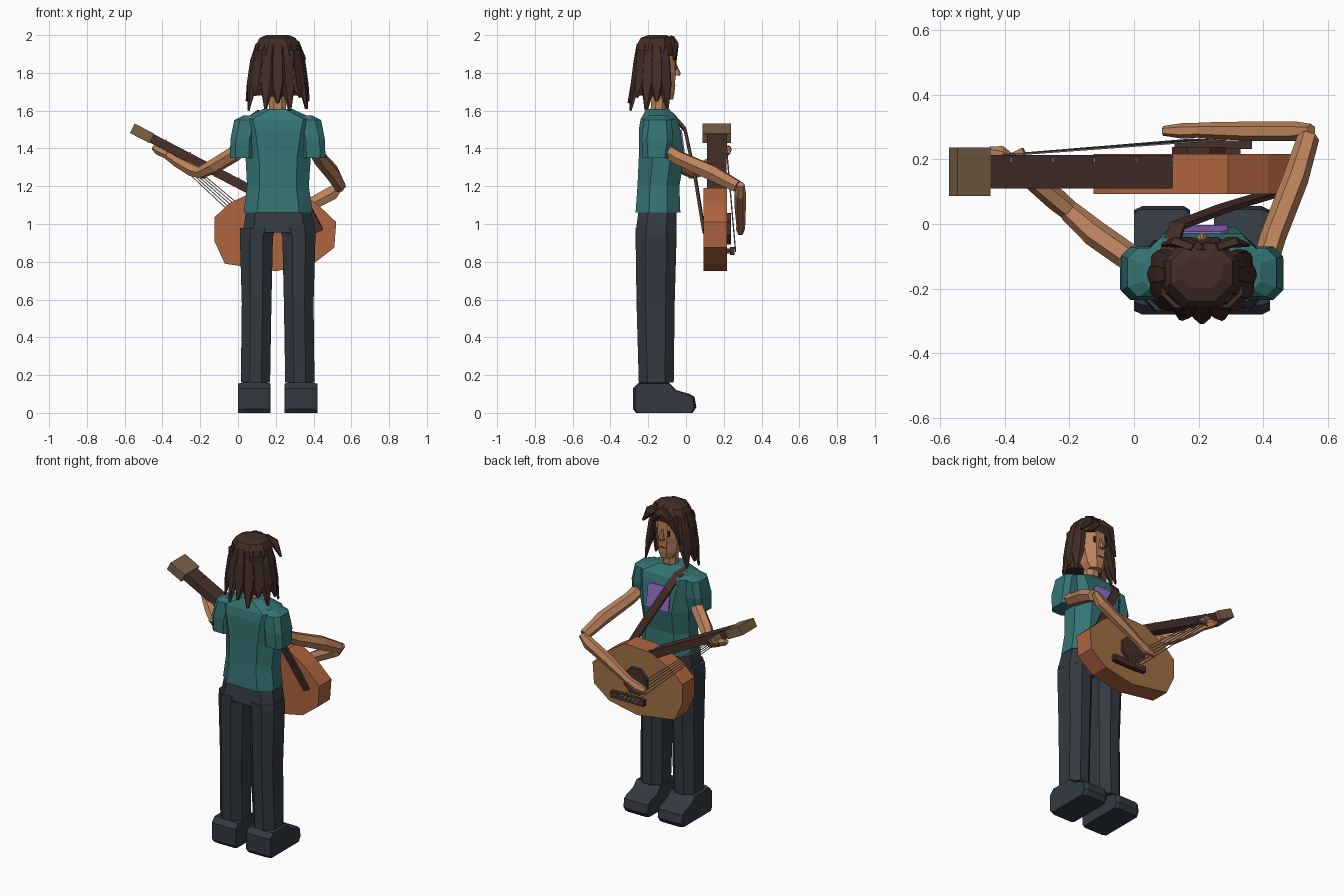
import bpy, bmesh, math
from mathutils import Vector as V

CX, CY = 0.21, -0.155      # body axis


def material(name, rgb):
    m = bpy.data.materials.new(name)
    m.diffuse_color = (*rgb, 1)
    return m


TEAL = material("teal cloth", (0.035, 0.175, 0.172))
PURPLE = material("purple print", (0.29, 0.15, 0.56))
SKIN = material("skin", (0.50, 0.225, 0.105))
DENIM = material("dark denim", (0.032, 0.042, 0.053))
HAIR = material("dark brown hair", (0.055, 0.026, 0.02))
SIDES = material("orange wood", (0.43, 0.13, 0.05))
FACE = material("tan wood", (0.36, 0.165, 0.06))
DARK = material("dark wood", (0.065, 0.03, 0.023))
PALE = material("olive brown wood", (0.20, 0.12, 0.065))
WIRE = material("string grey", (0.33, 0.29, 0.22))


def loft(name, rings, mats):
    """Skin a list of equal-length point rings and cap both ends."""
    bm = bmesh.new()
    rows = [[bm.verts.new(p) for p in r] for r in rings]
    n = len(rows[0])
    for a, b in zip(rows, rows[1:]):
        for i in range(n):
            bm.faces.new((a[i], a[(i + 1) % n], b[(i + 1) % n], b[i]))
    bm.faces.new(rows[0][::-1])
    bm.faces.new(rows[-1])
    bmesh.ops.recalc_face_normals(bm, faces=bm.faces)
    me = bpy.data.meshes.new(name)
    bm.to_mesh(me)
    bm.free()
    for m in mats if isinstance(mats, list) else [mats]:
        me.materials.append(m)
    ob = bpy.data.objects.new(name, me)
    bpy.context.collection.objects.link(ob)
    return ob


def ring(z, x0, x1, y0, y1, c=0.3):
    """Horizontal rectangle with cut corners."""
    k = c * min(x1 - x0, y1 - y0)
    return [(x0 + k, y0, z), (x1 - k, y0, z), (x1, y0 + k, z), (x1, y1 - k, z),
            (x1 - k, y1, z), (x0 + k, y1, z), (x0, y1 - k, z), (x0, y0 + k, z)]


def tube(name, path, sizes, mat, n=6, ref=(0, 0, 1)):
    """Sweep along path; sizes are half extents (along ref, across ref)."""
    pts, ref, rings = [V(p) for p in path], V(ref), []
    for i, p in enumerate(pts):
        t = (pts[min(i + 1, len(pts) - 1)] - pts[max(i - 1, 0)]).normalized()
        s = (ref - t * ref.dot(t)).normalized()
        w = t.cross(s)
        a, b = sizes[i]
        k = math.sqrt(2) if n == 4 else 1
        rings.append([p + s * a * k * math.cos(q) + w * b * k * math.sin(q)
                      for q in [math.tau * (j + 0.5) / n for j in range(n)]])
    return loft(name, rings, mat)


def bar(name, p, q, a, b, mat, ref=(0, 1, 0)):
    return tube(name, [p, q], [(a, b)] * 2, mat, 4, ref)


def slab(name, outline, y0, y1, mats):
    """Extrude an x-z outline along y."""
    return loft(name, [[(x, y, z) for x, z in outline] for y in (y0, y1)], mats)


def flip(x, left):
    return 2 * CX - x if left else x


# Shoes, trouser legs and sleeves, mirrored about the body axis
for left in (False, True):
    tag = "left_" if left else "right_"
    mx = lambda rs: [[(flip(x, left), y, z) for x, y, z in r] for r in rs]
    sole = [(-.265, 0), (.035, 0), (.055, .03), (.045, .085), (.02, .10),
            (-.05, .12), (-.09, .16), (-.25, .16), (-.28, .13), (-.28, .02)]
    shoe = []
    for x, s in ((.247, .93), (.265, 1), (.395, 1), (.42, .93)):
        shoe.append([(x, -.11 + (y + .11) * s, z * (.97 if s < 1 else 1)) for y, z in sole])
    loft(tag + "shoe", mx(shoe), DENIM)
    leg = [ring(.16, .25, .405, -.25, -.065), ring(.58, .243, .40, -.262, -.06),
           ring(.93, .235, .41, -.267, -.05), ring(.98, .22, .408, -.267, -.05)]
    loft(tag + "trouser_leg", mx(leg), DENIM)
    sleeve = [ring(1.35, .335, .463, -.23, -.085, .22), ring(1.45, .33, .46, -.235, -.07, .22),
              ring(1.55, .30, .44, -.225, -.075, .22), ring(1.575, .28, .39, -.20, -.10, .22)]
    loft(tag + "sleeve", mx(sleeve), TEAL)

loft("trouser_hips", [ring(.955, .025, .41, -.267, -.05, .25), ring(1.08, .045, .385, -.25, -.05, .25)], DENIM)
loft("shirt", [ring(1.06, .03, .395, -.267, -.03), ring(1.2, .048, .375, -.257, -.035),
               ring(1.35, .04, .385, -.25, -.01), ring(1.5, .025, .40, -.25, -.03),
               ring(1.555, .02, .405, -.24, -.045), ring(1.61, .135, .285, -.21, -.09)], TEAL)

# Chest print lying on the sloped shirt front
loft("chest_print", [[(x, y + d, z) for x, y, z in
                      ((.13, -.01, 1.35), (.29, -.01, 1.35), (.29, -.027, 1.48),
                       (.27, -.03, 1.5), (.13, -.03, 1.5))] for d in (-.002, .007)], PURPLE)

# Arms with bent elbows and tapered hands
tube("right_arm", [(.40, -.14, 1.41), (.43, -.04, 1.35), (.50, .14, 1.27), (.54, .27, 1.20)],
     [(.04, .04), (.04, .04), (.045, .04), (.035, .034)], SKIN)
tube("right_forearm", [(.548, .29, 1.21), (.50, .287, 1.165), (.36, .287, 1.09), (.20, .29, .995)],
     [(.02, .02), (.042, .03), (.038, .03), (.026, .024)], SKIN)
tube("right_hand", [(.21, .29, 1.0), (.15, .288, .972), (.09, .288, .96)],
     [(.026, .022), (.035, .024), (.02, .015)], SKIN)
tube("left_arm", [(.02, -.14, 1.42), (-.02, -.10, 1.37), (-.12, -.03, 1.31), (-.20, .04, 1.27)],
     [(.04, .045), (.042, .042), (.04, .042), (.032, .034)], SKIN)
tube("left_forearm", [(-.18, .025, 1.265), (-.24, .075, 1.285), (-.32, .14, 1.33), (-.38, .19, 1.37)],
     [(.03, .03), (.036, .035), (.03, .03), (.023, .023)], SKIN)
tube("left_hand", [(-.37, .18, 1.365), (-.42, .215, 1.39), (-.45, .225, 1.405)],
     [(.024, .026), (.026, .03), (.012, .015)], SKIN)
bar("left_thumb", (-.39, .2, 1.37), (-.34, .225, 1.385), .011, .011, SKIN)

# Head, neck and facial features
loft("neck", [ring(1.57, .165, .255, -.19, -.10), ring(1.71, .165, .255, -.18, -.10)], SKIN)
loft("head", [ring(1.66, .165, .255, -.17, -.068), ring(1.70, .145, .275, -.20, -.06),
              ring(1.80, .125, .295, -.23, -.055), ring(1.93, .13, .29, -.23, -.06)], SKIN)
loft("nose", [ring(1.785, .193, .227, -.07, -.032), ring(1.80, .195, .225, -.07, -.028),
              ring(1.85, .203, .217, -.07, -.052)], SKIN)
for x in (.165, .255):
    slab("eye", [(x - .009, 1.815), (x + .009, 1.815), (x + .009, 1.85), (x - .009, 1.85)], -.058, -.051, HAIR)
slab("mouth", [(.19, 1.73), (.23, 1.73), (.23, 1.736), (.19, 1.736)], -.062, -.055, DARK)

# Hair: cap, back shell, hanging locks and swept fringe
loft("hair_cap", [ring(1.89, .085, .335, -.265, -.06), ring(1.95, .095, .325, -.26, -.048),
                  ring(1.985, .115, .305, -.24, -.06), ring(2.0, .15, .27, -.20, -.105)], HAIR)
loft("hair_back", [ring(1.68, .10, .32, -.27, -.17), ring(1.92, .085, .335, -.26, -.12)], HAIR)
tips = [1.62, 1.65, 1.60, 1.68, 1.61, 1.64, 1.60, 1.67, 1.61, 1.65, 1.61]
for i, tip in enumerate(tips):
    q = math.radians(-205 + 23 * i)
    c, s = math.cos(q), math.sin(q)
    spot = lambda rx, ry, z: (CX + c * rx, -.16 + s * ry, z)
    wide = .043
    tube("hair_lock", [spot(.10, .085, 1.95), spot(.128, .10, 1.86), spot(.145, .115, 1.74),
                       spot(.165, .145, tip)],
         [(.02, .03), (.022, wide), (.022, wide), (.006, .009)], HAIR, 5, (c, s, 0))
for x0, x1, z1 in ((.22, .11, 1.83), (.19, .09, 1.78), (.20, .29, 1.88), (.25, .355, 1.87)):
    tube("fringe", [(x0, -.075, 1.975), ((x0 + x1) / 2, -.055, 1.945), (x1, -.065, z1)],
         [(.016, .03), (.018, .032), (.006, .008)], HAIR, 5, (0, 1, 0))

# Guitar body: orange shell with a tan front face
outline = [(-.045, 1.11), (.10, 1.18), (.29, 1.19), (.415, 1.11), (.52, 1.01), (.51, .875),
           (.40, .79), (.20, .75), (-.07, .79), (-.125, .91), (-.125, 1.035)]
body = slab("guitar_body", outline, .093, .217, [SIDES, FACE])
for f in body.data.polygons:
    f.material_index = int(f.normal.y > .9)
slab("sound_hole", [(.20 + .09 * math.cos(math.tau * (k + .5) / 8), .975 + .09 * math.sin(math.tau * (k + .5) / 8))
                    for k in range(8)], .21, .238, DARK)
bar("bridge", (.125, .245, .857), (.365, .245, .857), .013, .02, DARK)
bar("bridge_foot", (.16, .225, .857), (.33, .225, .857), .015, .012, DARK)

# Neck, headstock and frets along one slanted line
nut, along = V((-.46, .162, 1.455)), V((.887, 0, -.462))
across = V((.462, 0, .887))
bar("guitar_neck", nut, nut + along * .68, .052, .025, DARK)
bar("headstock", nut - along * .112, nut + along * .004, .075, .028, PALE)
for d in (.075, .22, .365, .51, .64):
    p = nut + along * d + across * .027 + V((0, .036, 0))
    bar("fret", p - along * .003, p + along * .003, .008, .004, WIRE)

# Strings fanning out to the bridge
for k in range(5):
    e = k - 2
    bar("string", (-.40 + e * .006, .213, 1.42 + e * .006), (.235 + e * .026, .262, .86 + e * .003),
        .0025, .0025, WIRE)

# Shoulder strap
tube("strap", [(.09, -.13, 1.585), (.11, -.07, 1.575), (.135, -.005, 1.50), (.28, .05, 1.24), (.43, .095, .96)],
     [(.008, .024)] * 5, DARK, 4, (0, 1, .3))
